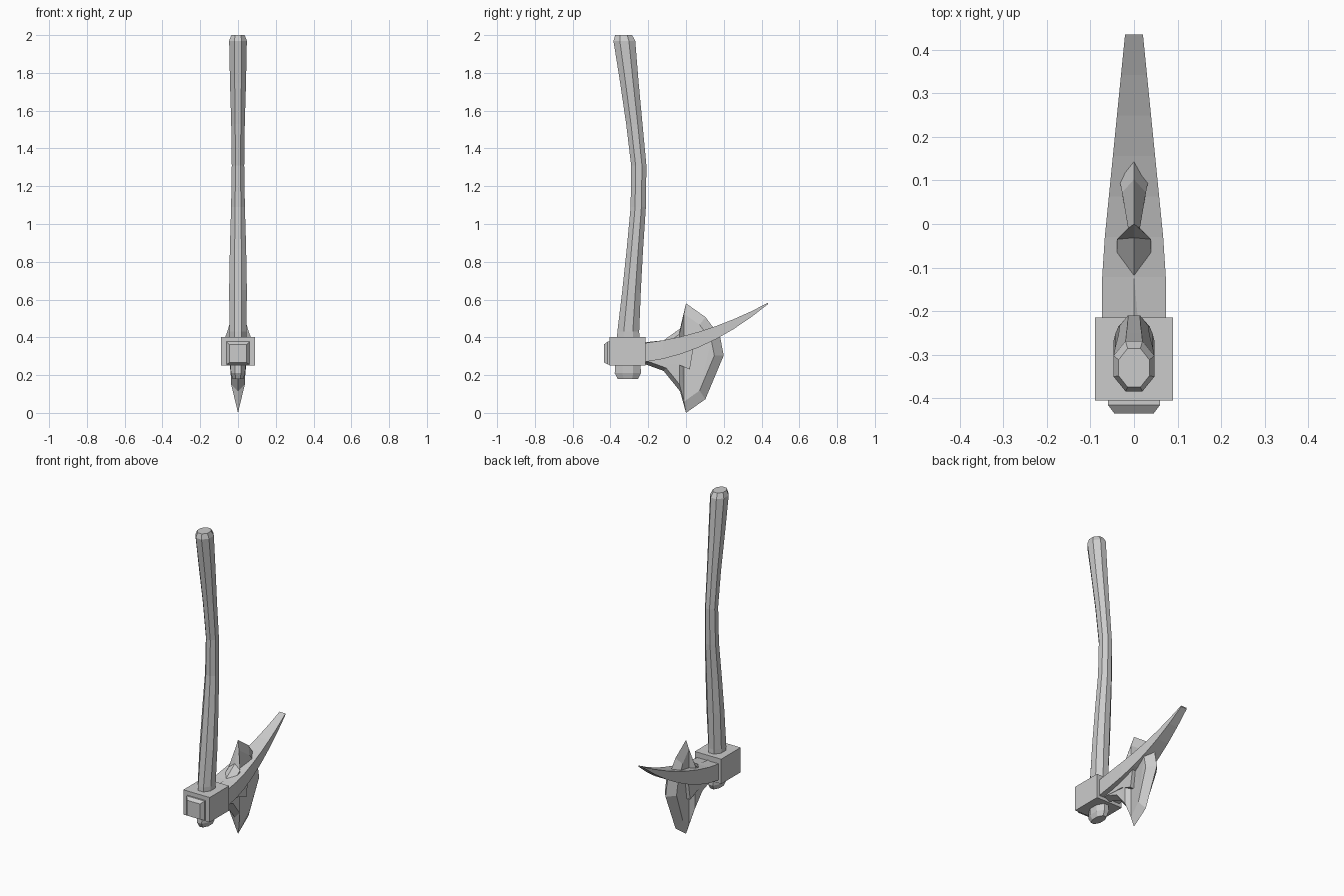
import bpy
import bmesh
from math import cos, sin, pi
from mathutils import Vector
from mathutils.geometry import interpolate_bezier

cube = bpy.data.objects.get("Cube")
if cube:
    bpy.data.objects.remove(cube, do_unlink=True)

# One flat colour for the whole tool
shade = (0.6, 0.6, 0.6, 1)
grey = bpy.data.materials.new("plain grey")
grey.use_nodes = True
grey.diffuse_color = shade
grey.node_tree.nodes["Principled BSDF"].inputs["Base Color"].default_value = shade


def loft(name, rings):
    """Join rings of equal length with quads and close both ends."""
    bm = bmesh.new()
    rows = [[bm.verts.new(point) for point in ring] for ring in rings]
    count = len(rows[0])
    for row, following in zip(rows, rows[1:]):
        for i in range(count):
            j = (i + 1) % count
            bm.faces.new((row[i], row[j], following[j], following[i]))
    caps = [bm.faces.new(rows[0]), bm.faces.new(rows[-1])]
    bmesh.ops.triangulate(bm, faces=caps)
    bmesh.ops.recalc_face_normals(bm, faces=bm.faces)
    mesh = bpy.data.meshes.new(name)
    bm.to_mesh(mesh)
    bm.free()
    mesh.materials.append(grey)
    part = bpy.data.objects.new(name, mesh)
    bpy.context.collection.objects.link(part)


def upright_rectangle(y, half_width, bottom, height):
    """Rectangle that faces along y."""
    top = bottom + height
    return [(-half_width, y, bottom), (half_width, y, bottom),
            (half_width, y, top), (-half_width, y, top)]


def handle_section(z, scale=1):
    """Octagon whose centre, depth and width vary along the bent handle."""
    centre = min(0.08 * max(z, 0.4) - 0.34, -0.25, -0.09 - 0.12 * z)
    depth = scale * (0.04 + 0.03 * (z - 1.2) ** 2)
    width = scale * (0.04 + 0.007 * cos(4.5 * z - 2.8))
    corner = 1 / cos(pi / 8)
    angles = [(i + 0.5) * pi / 4 for i in range(8)]
    return [(width * corner * cos(a), centre + depth * corner * sin(a), z)
            for a in angles]


# Bent handle with chamfered ends
shaft = [handle_section(0.21 + 0.22 * i) for i in range(9)]
loft("handle", [handle_section(0.18, 0.75), *shaft, handle_section(2, 0.75)])

# Collar block and the stepped hammer plate on its front
collar_front, collar_back = -0.405, -0.215
loft("collar", [upright_rectangle(y, 0.09, 0.25, 0.153)
                for y in (collar_front, collar_back)])
plate_base = [upright_rectangle(y, 0.06, 0.257, 0.12)
              for y in (collar_front, collar_front - 0.01)]
loft("hammer_plate", plate_base + [upright_rectangle(-0.435, 0.045, 0.267, 0.095)])


def spike_section(reach):
    """Spike cross-section at a distance behind the collar."""
    y = collar_back + reach
    half_width = min(0.073, 0.064 - 0.1 * y)
    bottom = 0.27 + 0.12 * reach + 0.54 * reach ** 2
    return upright_rectangle(y, half_width, bottom, 0.1 - 0.22 * reach ** 2)


# Long upswept spike
spike_length = 0.65
loft("spike", [spike_section(spike_length * i / 7) for i in range(8)])


def back_edge(root, pull, tip):
    """Concave edge from the collar out to a blade tip."""
    path = [(0, -0.25, root), (0, -0.1, root), (0, 0, pull), (0, 0, tip)]
    return interpolate_bezier(*[Vector(point) for point in path], 4)


# Axe blade: sharp bowed outline with an inset ridge on each side
blade_half = 0.29
upper = back_edge(0.37, 0.4, 2 * blade_half)
lower = back_edge(0.27, 0.1, 0)
bow = [Vector((0, 0.2 * (1 - abs(d) ** 2.5), blade_half * (1 + d)))
       for d in (0.75, 0.4, 0.05, -0.75)]
outline = upper + bow + lower[::-1]
blade_centre = Vector((0, -0.05, 0.3))


def ridge(side):
    """Outline shrunk towards the blade centre and pushed out sideways."""
    points = [blade_centre.lerp(point, 0.8) for point in outline]
    for point in points:
        to_tip = blade_half - abs(point.z - blade_half)
        point.x = side * min(0.04, 0.24 * to_tip)
    return points


loft("blade", [ridge(1), outline, ridge(-1)])

# Brace joining blade and collar
brace = [(collar_back, 0.35), (0.04, 0.35), (0.02, 0.23), (-0.05, 0.26), (collar_back, 0.27)]
loft("blade_brace", [[(x, y, z) for y, z in brace] for x in (-0.043, 0.043)])
